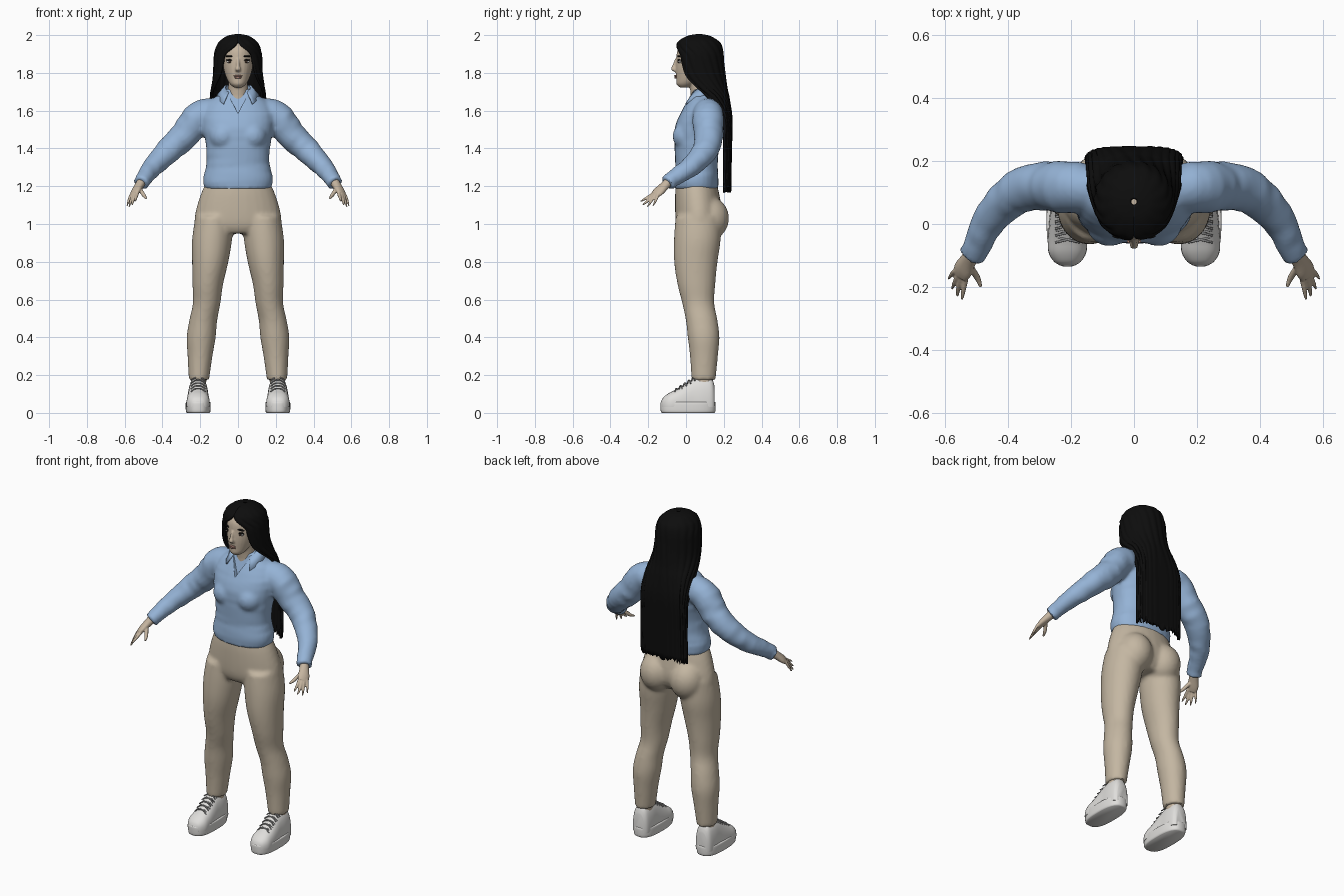
import bpy, bmesh, math, random
from mathutils import Vector, Matrix

random.seed(4)
cube = bpy.data.objects.get("Cube")
if cube:
    bpy.data.objects.remove(cube, do_unlink=True)


def material(name, color):
    m = bpy.data.materials.new(name)
    m.use_nodes = True
    m.diffuse_color = (*color, 1)
    node = m.node_tree.nodes["Principled BSDF"]
    node.inputs["Base Color"].default_value = (*color, 1)
    node.inputs["Roughness"].default_value = 0.8
    return m


SKIN = material("skin", (.56, .46, .35))
BLUE = material("blue cloth", (.30, .45, .67))
TAN = material("tan cloth", (.55, .47, .36))
BLACK = material("black hair", (.004, .004, .004))
WHITE = material("white leather", (.74, .73, .71))
GREY = material("grey lace", (.32, .32, .32))
LIP = material("lip", (.36, .20, .16))
IRIS = material("brown iris", (.05, .03, .02))


def smooth_rows(rows, steps=4):
    """Catmull-Rom interpolation through rows of numbers."""
    out = []
    for i in range(len(rows) - 1):
        p0, p1, p2 = rows[max(i - 1, 0)], rows[i], rows[i + 1]
        p3 = rows[min(i + 2, len(rows) - 1)]
        for k in range(steps):
            t = k / steps
            out.append([b + .5 * t * (c - a + t * (2*a - 5*b + 4*c - d + t * (3*(b - c) + d - a)))
                        for a, b, c, d in zip(p0, p1, p2, p3)])
    return out + [list(rows[-1])]


def spow(v, p):
    return math.copysign(abs(v) ** p, v)


def loft(bm, rows, axis="z", side=1, p=1.0, fold=0.0, floor=None, n=28):
    """Closed tube through rows of (x, y, z, radius a, radius b)."""
    rows = smooth_rows(rows)
    pts = [Vector(r[:3]) for r in rows]
    rings = []
    for i, r in enumerate(rows):
        u, v = Vector((1, 0, 0)), Vector((0, 1, 0))
        if axis == "y":
            v = Vector((0, 0, 1))
        elif axis == "path":
            t = (pts[min(i + 1, len(pts) - 1)] - pts[max(i - 1, 0)]).normalized()
            u = t.cross(Vector((.3, 1, .2))).normalized()
            v = t.cross(u)
        ring = []
        for k in range(n):
            a = math.tau * k / n
            f = 1 + fold * math.sin(1.9 * i + 2.5 * math.sin(a + i))
            co = pts[i] + u * r[3] * f * spow(math.cos(a), p) + v * r[4] * f * spow(math.sin(a), p)
            if floor is not None:
                co.z = max(co.z, floor)
            ring.append(bm.verts.new((co.x * side, co.y, co.z)))
        rings.append(ring)
    for a, b in zip(rings, rings[1:]):
        for k in range(n):
            bm.faces.new((a[k], a[(k + 1) % n], b[(k + 1) % n], b[k]))
    bm.faces.new(rings[0])
    bm.faces.new(rings[-1])


def ball(bm, center, radii):
    m = Matrix.Translation(center) @ Matrix.Diagonal((*radii, 1))
    bmesh.ops.create_uvsphere(bm, u_segments=24, v_segments=14, radius=1, matrix=m)


def bake(ob):
    dg = bpy.context.evaluated_depsgraph_get()
    mesh = bpy.data.meshes.new_from_object(ob.evaluated_get(dg))
    ob.modifiers.clear()
    ob.data = mesh


def finish(name, bm, mats, voxel=0, relax=3, angle=50):
    """Make an object, optionally fused into one skin by voxel remeshing."""
    bmesh.ops.recalc_face_normals(bm, faces=bm.faces)
    mesh = bpy.data.meshes.new(name)
    bm.to_mesh(mesh)
    bm.free()
    ob = bpy.data.objects.new(name, mesh)
    bpy.context.collection.objects.link(ob)
    if voxel:
        m = ob.modifiers.new("fuse", 'REMESH')
        m.mode, m.voxel_size = 'VOXEL', voxel
        m = ob.modifiers.new("relax", 'SMOOTH')
        m.factor, m.iterations = .5, relax
        bake(ob)
    ob.data.materials.clear()
    for m in mats:
        ob.data.materials.append(m)
    ob.data.shade_smooth()
    ob.data.set_sharp_from_angle(angle=math.radians(angle))
    return ob


# Shirt: torso, bust and sleeves fused together
bm = bmesh.new()
torso = [(1.185, .055, .176, .115), (1.24, .055, .186, .117), (1.32, .055, .168, .112),
         (1.42, .06, .172, .12), (1.5, .07, .187, .13), (1.58, .085, .19, .118),
         (1.64, .1, .165, .1), (1.68, .1, .11, .078), (1.715, .09, .07, .062)]
loft(bm, [(0, y, z, a, b) for z, y, a, b in torso], p=.9, fold=.012)
sleeve = [(.1, .11, 1.6, .07), (.2, .115, 1.57, .083), (.28, .12, 1.475, .077), (.37, .1, 1.385, .068),
          (.45, .025, 1.305, .055), (.5, -.075, 1.235, .043), (.515, -.1, 1.215, .044)]
for s in (1, -1):
    loft(bm, [(x, y, z, r, r) for x, y, z, r in sleeve], "path", s, fold=.045)
    ball(bm, (s * .078, .005, 1.465), (.075, .076, .075))
shirt = finish("shirt", bm, [BLUE, SKIN], voxel=.011, relax=4)

# Open V neckline cut into the shirt
bm = bmesh.new()
front = [bm.verts.new(c) for c in ((0, -.2, 1.585), (.1, -.2, 1.78), (-.1, -.2, 1.78))]
back = [bm.verts.new(c) for c in ((0, -.005, 1.585), (.1, .07, 1.78), (-.1, .07, 1.78))]
bm.faces.new(front)
bm.faces.new(back)
for i in range(3):
    j = (i + 1) % 3
    bm.faces.new((front[i], front[j], back[j], back[i]))
for f in bm.faces:
    f.material_index = 1
cutter = finish("neckline_cutter", bm, [BLUE, SKIN])
cutter.hide_render = True
cut = shirt.modifiers.new("neckline", 'BOOLEAN')
cut.operation, cut.solver, cut.object = 'DIFFERENCE', 'EXACT', cutter
bake(shirt)
bpy.data.objects.remove(cutter, do_unlink=True)

# Collar flaps
for s, name in ((1, "collar_left"), (-1, "collar_right")):
    bm, last = bmesh.new(), None
    for i in range(17):
        t = i / 16
        a = math.radians(45 + 135 * t)
        rise = min(1, t * 2.5)
        rim = bm.verts.new((s * .07 * math.sin(a), .085 - .068 * math.cos(a), 1.70 + .035 * rise))
        hem = bm.verts.new((s * .112 * math.sin(a), .085 - .125 * math.cos(a) * (1 - .3 * t),
                            1.638 + .05 * rise))
        if last:
            bm.faces.new((last[0], rim, hem, last[1]))
        last = (rim, hem)
    ob = finish(name, bm, [BLUE])
    ob.modifiers.new("thickness", 'SOLIDIFY').thickness = .01
    bake(ob)

# Trousers: hips, seat and legs fused together
bm = bmesh.new()
hips = [(1.215, .055, .172, .108), (1.15, .06, .2, .118), (1.05, .068, .228, .125),
        (.99, .065, .222, .115), (.95, .06, .15, .09)]
loft(bm, [(0, y, z, a, b) for z, y, a, b in hips])
leg = [(.125, .065, 1.04, .1, .12), (.137, .06, .92, .106, .124), (.147, .052, .8, .096, .115),
       (.16, .055, .68, .081, .1), (.166, .065, .58, .073, .085), (.184, .083, .49, .074, .084),
       (.195, .093, .4, .077, .084), (.201, .095, .3, .066, .074), (.207, .093, .175, .054, .064)]
for s in (1, -1):
    loft(bm, leg, side=s)
    ball(bm, (s * .1, .122, 1.03), (.1, .106, .115))
finish("trousers", bm, [TAN], voxel=.011, relax=5)

# Head, nose, ears and neck
bm = bmesh.new()
skull = [(1.722, -.01, .02, .022), (1.74, .0, .042, .05), (1.77, .02, .06, .072), (1.82, .04, .076, .095),
         (1.87, .05, .083, .102), (1.92, .055, .08, .1), (1.96, .06, .06, .077), (1.98, .06, .03, .04)]
loft(bm, [(0, y, z, a, b) for z, y, a, b in skull])
loft(bm, [(0, .07, 1.6, .06, .052), (0, .075, 1.68, .054, .05), (0, .062, 1.79, .05, .052)])
loft(bm, [(0, -.052, 1.875, .007, .006), (0, -.062, 1.84, .009, .01),
          (0, -.066, 1.818, .015, .014), (0, -.052, 1.805, .01, .006)], n=14)
finish("head", bm, [SKIN], voxel=.005, relax=3)

# Face details
for name, mat, parts in (
        ("lips", LIP, [((0, -.055, 1.784), (.023, .008, .005)), ((0, -.054, 1.775), (.02, .008, .006))]),
        ("eye_whites", WHITE, [((s * .043, -.033, 1.86), (.018, .009, .008)) for s in (1, -1)]),
        ("irises", IRIS, [((s * .043, -.04, 1.86), (.0075, .005, .0075)) for s in (1, -1)]),
        ("lashes", BLACK, [((s * .044, -.036, 1.868), (.021, .009, .0045)) for s in (1, -1)]),
        ("brows", BLACK, [((s * .045, -.038, 1.888), (.024, .008, .004)) for s in (1, -1)])):
    bm = bmesh.new()
    for center, radii in parts:
        ball(bm, center, radii)
    finish(name, bm, [mat])

# Long hair: rows of (z, half width, centre y, depth, half sweep in degrees, squareness)
rows = smooth_rows([
    (2.0, .01, .07, .01, 180, 1), (1.99, .056, .067, .058, 180, 1), (1.965, .092, .067, .1, 180, 1),
    (1.94, .108, .069, .115, 170, 1), (1.9, .119, .071, .121, 146, 1), (1.85, .122, .073, .123, 139, 1),
    (1.78, .126, .082, .122, 130, 1), (1.72, .135, .105, .107, 114, .95), (1.66, .143, .14, .085, 98, .8),
    (1.55, .147, .19, .05, 90, .6), (1.4, .15, .195, .042, 88, .6), (1.18, .15, .193, .04, 88, .6)], 5)
bm, grid, n = bmesh.new(), [], 96
for i, (z, w, y, d, sweep, p) in enumerate(rows):
    line = []
    for k in range(n + 1):
        u = 2 * k / n - 1
        a = math.radians(sweep) * u
        f = 1 + .018 * math.sin(45 * u + .2 * i) * min(1, i / 12)
        tip = random.uniform(-.015, .02) if i == len(rows) - 1 else 0
        line.append(bm.verts.new((w * f * spow(math.sin(a), p), y + d * f * spow(math.cos(a), p), z + tip)))
    grid.append(line)
for a, b in zip(grid, grid[1:]):
    for k in range(n):
        bm.faces.new((a[k], a[k + 1], b[k + 1], b[k]))
bmesh.ops.remove_doubles(bm, verts=bm.verts, dist=.0003)
hair = finish("hair", bm, [BLACK])
thick = hair.modifiers.new("thickness", 'SOLIDIFY')
thick.thickness, thick.offset = .012, 0
bake(hair)

# Hands: wrist, palm and five spread fingers
knuckles = [((.52, -.135, 1.185), (.497, -.17, 1.15), (.485, -.2, 1.135), .011),
            ((.532, -.165, 1.165), (.54, -.205, 1.14), (.545, -.24, 1.12), .009),
            ((.545, -.165, 1.16), (.556, -.2, 1.125), (.56, -.23, 1.1), .009),
            ((.555, -.16, 1.157), (.568, -.185, 1.12), (.577, -.205, 1.09), .0085),
            ((.563, -.145, 1.16), (.578, -.16, 1.125), (.588, -.175, 1.095), .008)]
for s, name in ((1, "left"), (-1, "right")):
    bm = bmesh.new()
    loft(bm, [(.505, -.085, 1.23, .026, .024), (.525, -.115, 1.2, .022, .027),
              (.542, -.145, 1.172, .018, .033), (.55, -.165, 1.155, .012, .028)], "path", s)
    for base, mid, tip, r in knuckles:
        loft(bm, [(.53, -.125, 1.19, r, r), (*base, r, r), (*mid, r * .9, r * .9),
                  (*tip, r * .45, r * .45)], "path", s, n=12)
    finish("hand_" + name, bm, [SKIN], voxel=.004, relax=2)

    # Shoe: upper, sole and laces
    bm = bmesh.new()
    upper = [(.152, .035, .14), (.135, .05, .182), (.09, .056, .192), (.04, .056, .182), (0, .059, .157),
             (-.05, .062, .125), (-.09, .06, .105), (-.12, .042, .082), (-.132, .02, .06)]
    loft(bm, [(.211, y, .04, a, top - .04) for y, a, top in upper], "y", s, p=.8, floor=.03)
    finish("shoe_upper_" + name, bm, [WHITE])
    bm = bmesh.new()
    loft(bm, [(.211, .011, z, a, b) for z, a, b in
              ((0, .06, .138), (.01, .065, .145), (.05, .066, .146), (.058, .062, .142))], side=s, p=.75, n=40)
    finish("shoe_sole_" + name, bm, [WHITE])
    bm = bmesh.new()
    for i in range(5):
        y, z = -.05 + .022 * i, .128 + .0145 * i
        for skew in (-.008, .008):
            loft(bm, [(.211 + dx, y + skew * dx / .035, z - drop, .0035, .0035) for dx, drop in
                      ((-.038, .016), (-.02, .002), (0, -.001), (.02, .002), (.038, .016))], "path", s, n=8)
    finish("laces_" + name, bm, [GREY])

    # Ankle inside the shoe
    bm = bmesh.new()
    loft(bm, [(.209, .093, .14, .04, .048), (.209, .093, .2, .042, .05)], side=s)
    finish("ankle_" + name, bm, [SKIN])
